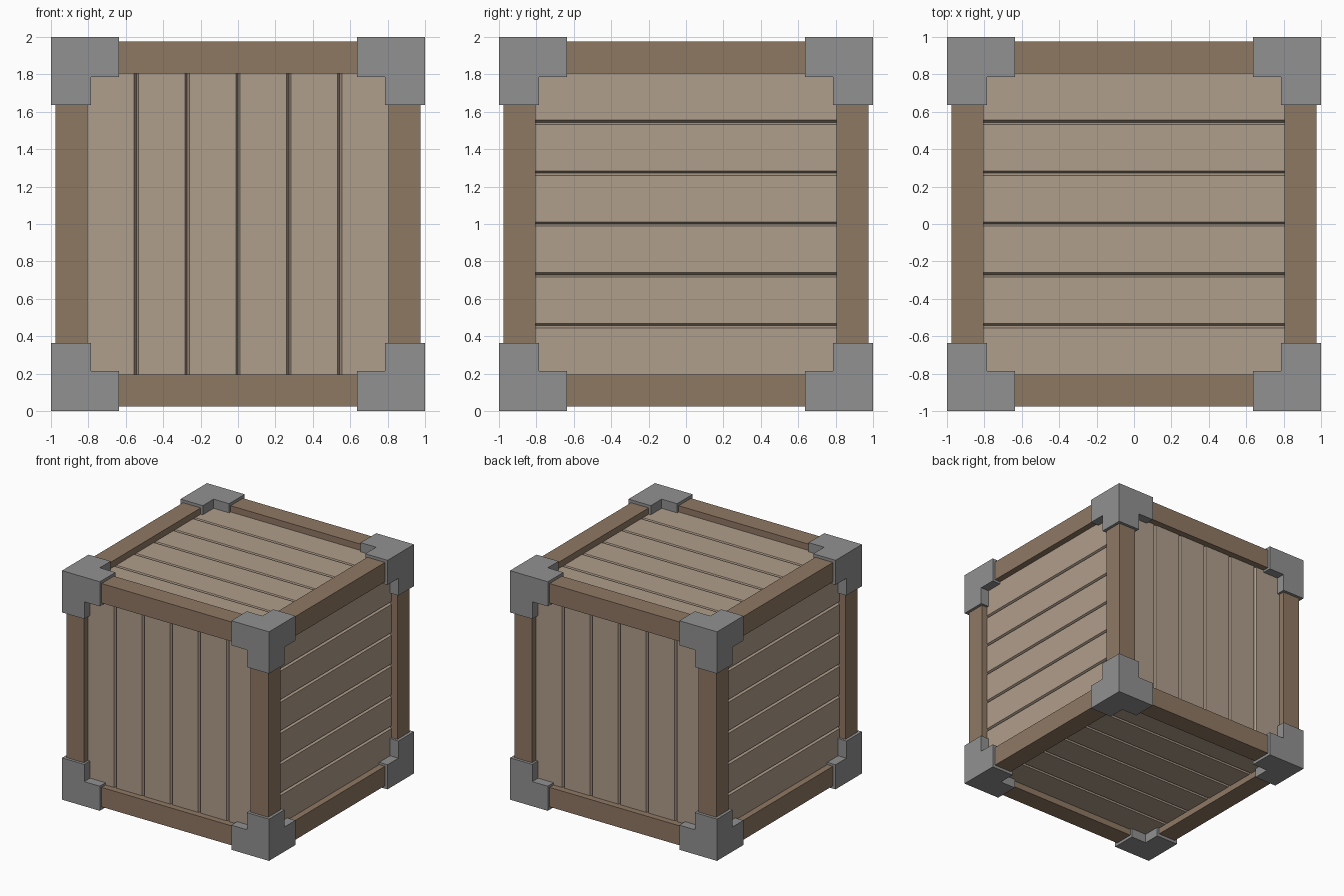
import bpy
import bmesh
from itertools import product
from math import radians
from mathutils import Matrix, Vector

if "Cube" in bpy.data.objects:
    bpy.data.objects.remove(bpy.data.objects["Cube"], do_unlink=True)

CENTRE = Vector((0, 0, 1))
INNER, OUTER = 0.805, 0.975      # frame beam section
PANEL = 0.92                     # plank surface distance from centre
BRACKET, ARM = 0.785, 0.15       # bracket inner face, arm length
PITCH, GAP, DEPTH = 0.2715, 0.012, 0.024


def material(name, colour):
    mat = bpy.data.materials.new(name)
    mat.use_nodes = True
    rgba = (*colour, 1)
    mat.diffuse_color = rgba
    mat.node_tree.nodes["Principled BSDF"].inputs["Base Color"].default_value = rgba
    return mat


PLANK = material("light_wood", (0.434, 0.342, 0.258))
BEAM = material("dark_wood", (0.275, 0.188, 0.127))
METAL = material("grey_metal", (0.283, 0.283, 0.283))


def finish(bm, name, mat):
    bmesh.ops.recalc_face_normals(bm, faces=bm.faces)
    mesh = bpy.data.meshes.new(name)
    bm.to_mesh(mesh)
    bm.free()
    mesh.materials.append(mat)
    obj = bpy.data.objects.new(name, mesh)
    obj.location = CENTRE
    bpy.context.collection.objects.link(obj)
    return obj


def add_box(bm, low, high):
    low, high = Vector(low), Vector(high)
    matrix = Matrix.Translation((low + high) / 2) @ Matrix.Diagonal((*(high - low), 1))
    return bmesh.ops.create_cube(bm, size=1, matrix=matrix)["verts"]


# Twelve frame beams, four along each axis
for axis, label in enumerate(("cross", "depth", "upright")):
    for i, (s, t) in enumerate(product((-1, 1), repeat=2)):
        low, high = [0] * 3, [0] * 3
        low[axis], high[axis] = -0.9, 0.9
        for a, sign in (((axis + 1) % 3, s), ((axis + 2) % 3, t)):
            low[a], high[a] = sorted((sign * INNER, sign * OUTER))
        bm = bmesh.new()
        add_box(bm, low, high)
        finish(bm, f"{label}_beam_{i + 1}", BEAM)

# Eight corner brackets: a cube with three arms pulled inwards
for i, signs in enumerate(product((-1, 1), repeat=3)):
    bm = bmesh.new()
    add_box(bm, [BRACKET] * 3, [1] * 3)
    inward = [f for f in bm.faces if sum(f.normal) < 0]
    for face in bmesh.ops.extrude_discrete_faces(bm, faces=inward)["faces"]:
        bmesh.ops.translate(bm, verts=face.verts, vec=face.normal * ARM)
    bmesh.ops.scale(bm, verts=bm.verts, vec=signs)
    finish(bm, f"corner_bracket_{i + 1}", METAL)


def plank_panel(name, rotation):
    """Six planks along x facing up, with V grooves between, then rotated."""
    bm = bmesh.new()
    for k in range(-3, 3):
        y0, y1 = k * PITCH, (k + 1) * PITCH
        profile = [(y0, INNER), (y0, PANEL - DEPTH), (y0 + GAP, PANEL),
                   (y1 - GAP, PANEL), (y1, PANEL - DEPTH), (y1, INNER)]
        if k == -3:
            profile[1:3] = [(y0, PANEL)]
        if k == 2:
            profile[-3:-1] = [(y1, PANEL)]
        face = bm.faces.new([bm.verts.new((-0.815, y, z)) for y, z in profile])
        end = bmesh.ops.extrude_face_region(bm, geom=[face])["geom"]
        verts = [v for v in end if isinstance(v, bmesh.types.BMVert)]
        bmesh.ops.translate(bm, verts=verts, vec=(1.63, 0, 0))
    bmesh.ops.transform(bm, matrix=rotation, verts=bm.verts)
    finish(bm, name, PLANK)


# Planks: across on top and bottom, level on the sides, upright front and back
quarter = radians(90)
turn = Matrix.Rotation(quarter, 4, "Z")
plank_panel("top_planks", Matrix.Identity(4))
plank_panel("bottom_planks", Matrix.Rotation(2 * quarter, 4, "X"))
for name, sign in (("front", 1), ("back", -1)):
    plank_panel(f"{name}_planks", Matrix.Rotation(sign * quarter, 4, "X") @ turn)
for name, sign in (("left", 1), ("right", -1)):
    plank_panel(f"{name}_planks", Matrix.Rotation(sign * quarter, 4, "Y") @ turn)
